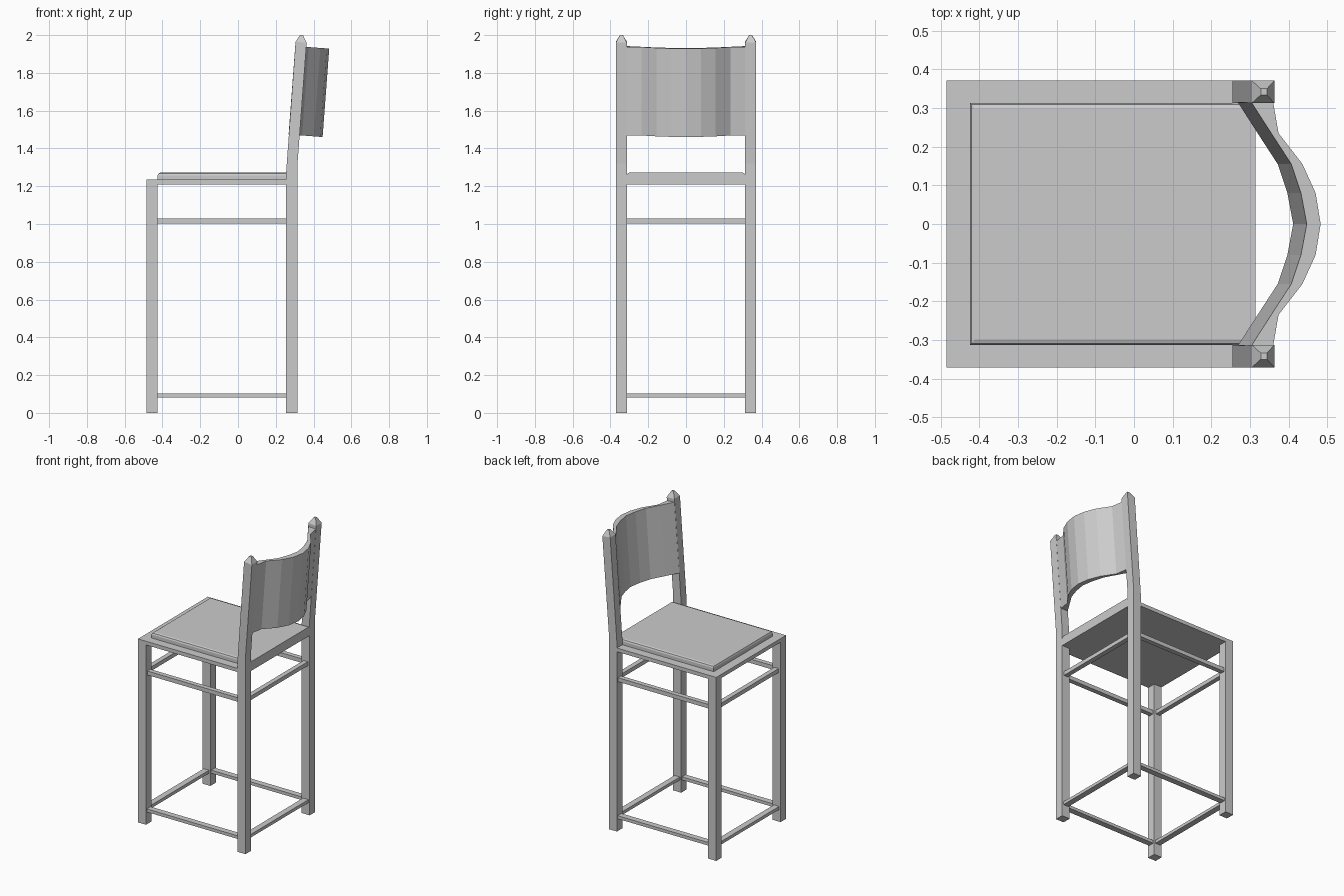
import bpy, bmesh

if "Cube" in bpy.data.objects:
    bpy.data.objects.remove(bpy.data.objects["Cube"])


def loft(name, rings):
    """Closed solid skinned through rings with equal point counts."""
    bm = bmesh.new()
    loops = [[bm.verts.new(p) for p in r] for r in rings]
    n = len(loops[0])
    for a, b in zip(loops, loops[1:]):
        for i in range(n):
            j = (i + 1) % n
            bm.faces.new((a[i], a[j], b[j], b[i]))
    bm.faces.new(loops[0])
    bm.faces.new(loops[-1])
    bmesh.ops.recalc_face_normals(bm, faces=bm.faces)
    me = bpy.data.meshes.new(name)
    bm.to_mesh(me)
    bm.free()
    ob = bpy.data.objects.new(name, me)
    bpy.context.collection.objects.link(ob)
    return ob


def rect(x0, x1, y0, y1, z, z1=None):
    """Rectangle ring; z1 lets the far-x side sit at another height."""
    z1 = z if z1 is None else z1
    return [(x0, y0, z), (x1, y0, z1), (x1, y1, z1), (x0, y1, z)]


def box(name, x0, x1, y0, y1, z0, z1):
    return loft(name, [rect(x0, x1, y0, y1, z0), rect(x0, x1, y0, y1, z1)])


XF, XFI, XBI, XB = -0.485, -0.425, 0.255, 0.315   # front and back leg edges
YI, YO = 0.313, 0.371                             # inner and outer leg edges

for side, s in (("left", 1), ("right", -1)):
    a, b = sorted((s * YI, s * YO))
    m = (a + b) / 2
    # straight front legs
    box("front_leg_" + side, XF, XFI, a, b, 0, 1.235)
    # back posts: upright, then leaning, with a blunt pyramid tip
    loft("back_post_" + side, [
        rect(XBI, XB, a, b, 0),
        rect(XBI, XB, a, b, 1.275, 1.32),
        rect(0.305, 0.363, a, b, 1.965, 1.96),
        rect(0.328, 0.344, m - 0.008, m + 0.008, 2.0)])
    # side seat rail and side stretchers
    box("side_rail_" + side, XFI, XBI, a, b, 1.21, 1.235)
    box("upper_side_stretcher_" + side, XFI, XBI, m - .016, m + .016, 1.003, 1.03)
    box("lower_side_stretcher_" + side, XFI, XBI, m - .02, m + .02, 0.082, 0.103)

# stretchers across front and back
for label, x in (("front", (XF + XFI) / 2), ("back", (XBI + XB) / 2)):
    box("upper_stretcher_" + label, x - .016, x + .016, -YI, YI, 1.003, 1.03)
    box("lower_stretcher_" + label, x - .02, x + .02, -YI, YI, 0.082, 0.103)

# front rail and the raised seat with softened edges
box("front_rail", XF, XFI, -YI, YI, 1.21, 1.235)
loft("seat", [
    rect(XFI, XB, -YI, YI, 1.21),
    rect(XFI, XB, -YI, YI, 1.258),
    rect(XFI + .004, XB, -YI + .004, YI - .004, 1.268),
    rect(XFI + .013, XB, -YI + .014, YI - .014, 1.272)])

# curved backrest: (y, front x, back x) along the top edge, half then mirrored
half = [(0.316, 0.303, 0.36), (0.235, 0.355, 0.374), (0.155, 0.407, 0.436),
        (0.08, 0.432, 0.47), (0, 0.447, 0.483)]
plan = half + [(-y, f, k) for y, f, k in half[-2::-1]]
LEAN, TOP, HEIGHT = 0.075, 1.94, 0.468


def backrest_ring(y, f, k):
    zf, zk = TOP - (f - .33) * LEAN, TOP - (k - .33) * LEAN
    dx = HEIGHT * LEAN
    return [(f, y, zf), (k, y, zk), (k - dx, y, zk - HEIGHT), (f - dx, y, zf - HEIGHT)]


loft("backrest", [backrest_ring(*p) for p in plan])
